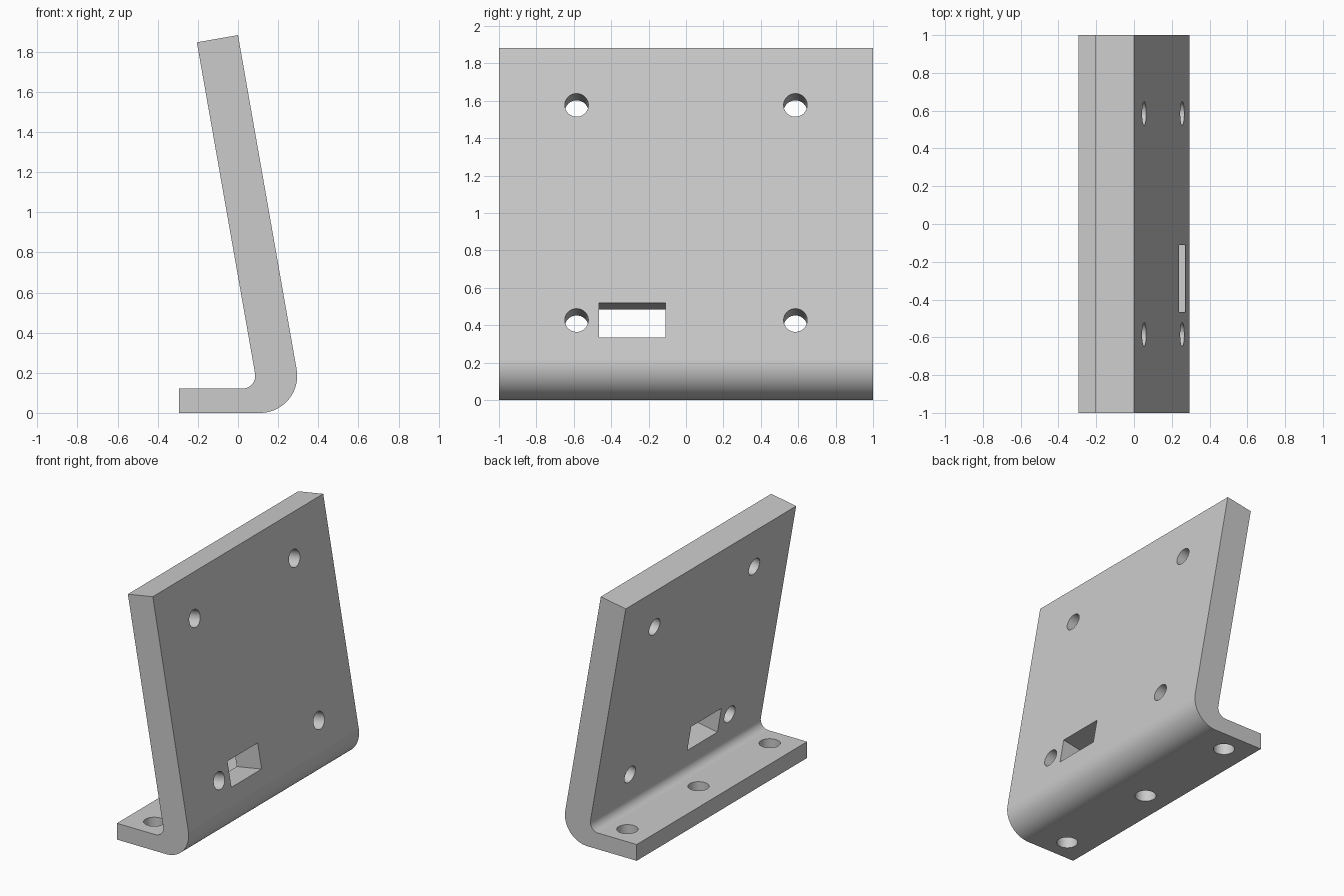
import bpy, bmesh
from math import sin, cos, radians, pi
from mathutils import Matrix, Vector

cube = bpy.data.objects.get("Cube")
if cube:
    bpy.data.objects.remove(cube, do_unlink=True)

LEAN = radians(10)
UP = Vector((-sin(LEAN), 0, cos(LEAN)))       # direction along the leaning plate
OUT = Vector((cos(LEAN), 0, sin(LEAN)))       # outward normal of the plate

steel = bpy.data.materials.new("light grey steel")
grey = (0.6, 0.6, 0.6, 1)
steel.diffuse_color = grey
steel.use_nodes = True
steel.node_tree.nodes["Principled BSDF"].inputs["Base Color"].default_value = grey


def make_object(name, bm):
    bmesh.ops.recalc_face_normals(bm, faces=bm.faces)
    mesh = bpy.data.meshes.new(name)
    bm.to_mesh(mesh)
    bm.free()
    mesh.materials.append(steel)
    obj = bpy.data.objects.new(name, mesh)
    bpy.context.collection.objects.link(obj)
    return obj


def arc(cx, cz, r, start, end, steps=24):
    angles = [radians(start + (end - start) * i / steps) for i in range(steps + 1)]
    return [(cx + r * cos(a), cz + r * sin(a)) for a in angles]


# Bent plate: foot, rounded bend and leaning back, extruded along y
profile = [(-0.295, 0)]
profile += arc(0.11, 0.185, 0.185, -90, 10)
profile += [(0, 1.883), (-0.205, 1.847)]
profile += arc(0.022, 0.185, 0.064, 10, -90)
profile += [(-0.295, 0.121)]
bm = bmesh.new()
face = bm.faces.new([bm.verts.new((x, -1, z)) for x, z in profile])
side = bmesh.ops.extrude_face_region(bm, geom=[face])["geom"]
bmesh.ops.translate(bm, vec=(0, 2, 0),
                    verts=[v for v in side if isinstance(v, bmesh.types.BMVert)])
bracket = make_object("bent_bracket", bm)


def drill(bm, centre, axis, radius):
    turn = axis.to_track_quat('Z', 'Y').to_matrix().to_4x4()
    bmesh.ops.create_cone(bm, cap_ends=True, segments=40, radius1=radius, radius2=radius,
                          depth=0.6, matrix=Matrix.Translation(centre) @ turn)


def outer_point(y, z):
    """Point on the outer face of the leaning plate at height z."""
    return Vector(((1.883 - z) * sin(LEAN) / cos(LEAN), y, z))


cut = bmesh.new()
# Four holes through the leaning plate
for y in (-0.585, 0.585):
    for z in (0.427, 1.577):
        drill(cut, outer_point(y, z), OUT, 0.063)
# Three holes through the foot
for y in (-0.835, 0, 0.835):
    drill(cut, Vector((-0.103, y, 0)), Vector((0, 0, 1)), 0.072)
# Rectangular slot through the leaning plate
frame = Matrix((OUT, (0, 1, 0), UP)).transposed().to_4x4()
bmesh.ops.create_cube(cut, size=1, matrix=Matrix.Translation(outer_point(-0.2875, 0.428))
                      @ frame @ Matrix.Diagonal((0.6, 0.355, 0.188, 1)))
cutter = make_object("hole_cutter", cut)
cutter.hide_render = True

# Cut the holes, then smooth the bend and bores
bpy.ops.object.select_all(action='DESELECT')
bpy.context.view_layer.objects.active = bracket
bracket.select_set(True)
boolean = bracket.modifiers.new("holes", 'BOOLEAN')
boolean.operation = 'DIFFERENCE'
boolean.solver = 'EXACT'
boolean.object = cutter
bpy.ops.object.modifier_apply(modifier=boolean.name)
bpy.data.objects.remove(cutter, do_unlink=True)
bpy.ops.object.shade_smooth_by_angle(angle=radians(30))
weighted = bracket.modifiers.new("even shading", 'WEIGHTED_NORMAL')
weighted.keep_sharp = True
